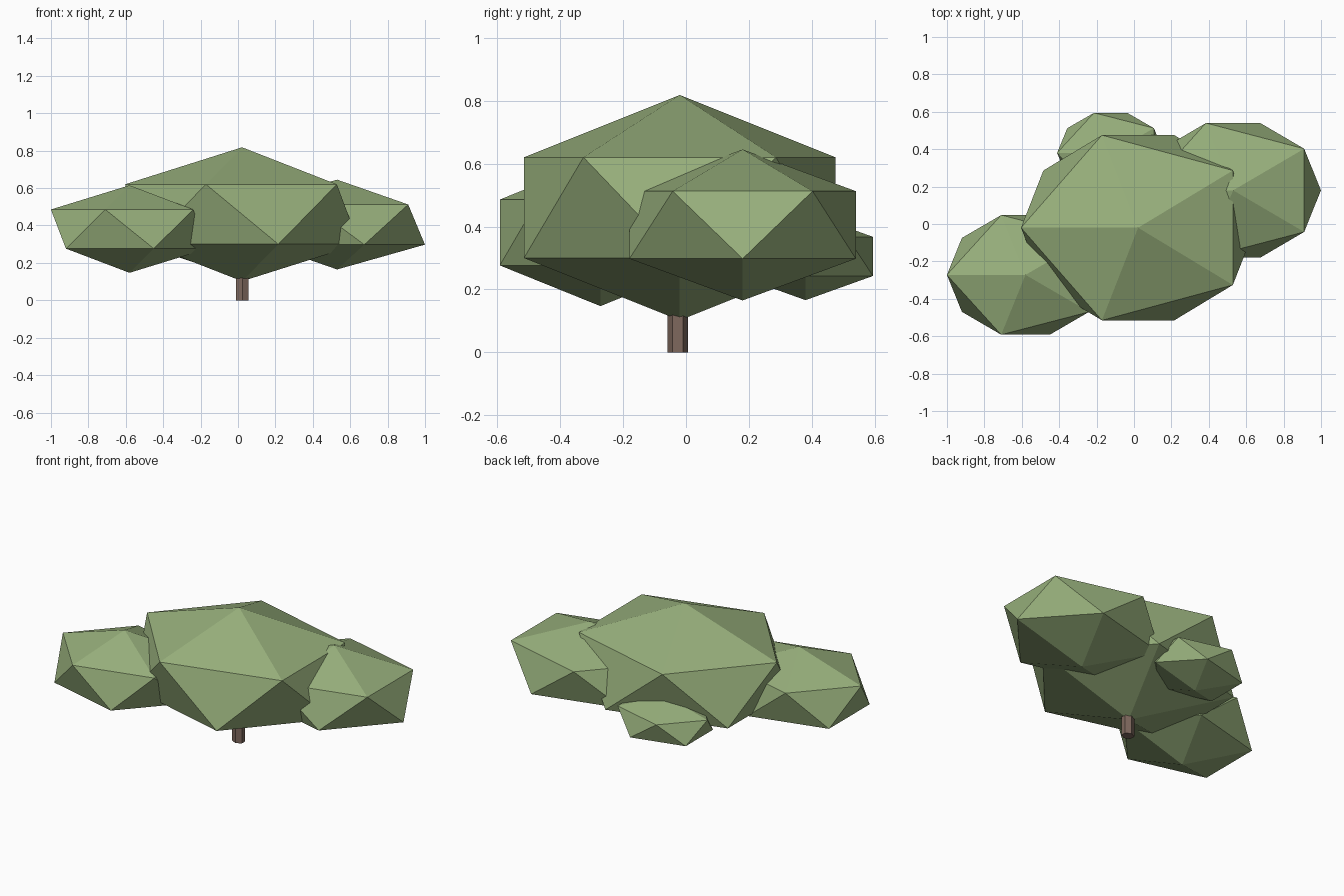
import bpy
from math import pi

if "Cube" in bpy.data.objects:
    bpy.data.objects.remove(bpy.data.objects["Cube"])


def material(name, color):
    m = bpy.data.materials.new(name)
    m.diffuse_color = (*color, 1)
    m.use_nodes = True
    m.node_tree.nodes["Principled BSDF"].inputs["Base Color"].default_value = m.diffuse_color
    return m


leaf = material("leaf_green", (0.31, 0.43, 0.20))
bark = material("bark_brown", (0.21, 0.14, 0.11))


def finish(name, mat, scale):
    ob = bpy.context.object
    ob.name = name
    ob.scale = scale
    ob.data.materials.append(mat)
    bpy.ops.object.transform_apply(location=False, rotation=True, scale=True)


# Foliage clumps: squashed icosahedra (name, centre, radii)
clumps = [
    ("main_foliage", (0.022, -0.02, 0.46), (0.70, 0.582, 0.358)),
    ("left_foliage", (-0.58, -0.272, 0.381), (0.47, 0.376, 0.234)),
    ("right_foliage", (0.53, 0.18, 0.405), (0.525, 0.423, 0.24)),
    ("back_foliage", (-0.125, 0.38, 0.305), (0.32, 0.252, 0.139)),
]
for name, centre, radii in clumps:
    bpy.ops.mesh.primitive_ico_sphere_add(
        subdivisions=1, radius=1, location=centre, rotation=(0, 0, pi))
    finish(name, leaf, radii)

# Short six-sided trunk running up into the main foliage
height = 0.30
bpy.ops.mesh.primitive_cylinder_add(
    vertices=6, radius=1, depth=1, location=(0.023, -0.026, height / 2))
finish("trunk", bark, (0.038, 0.033, height))
